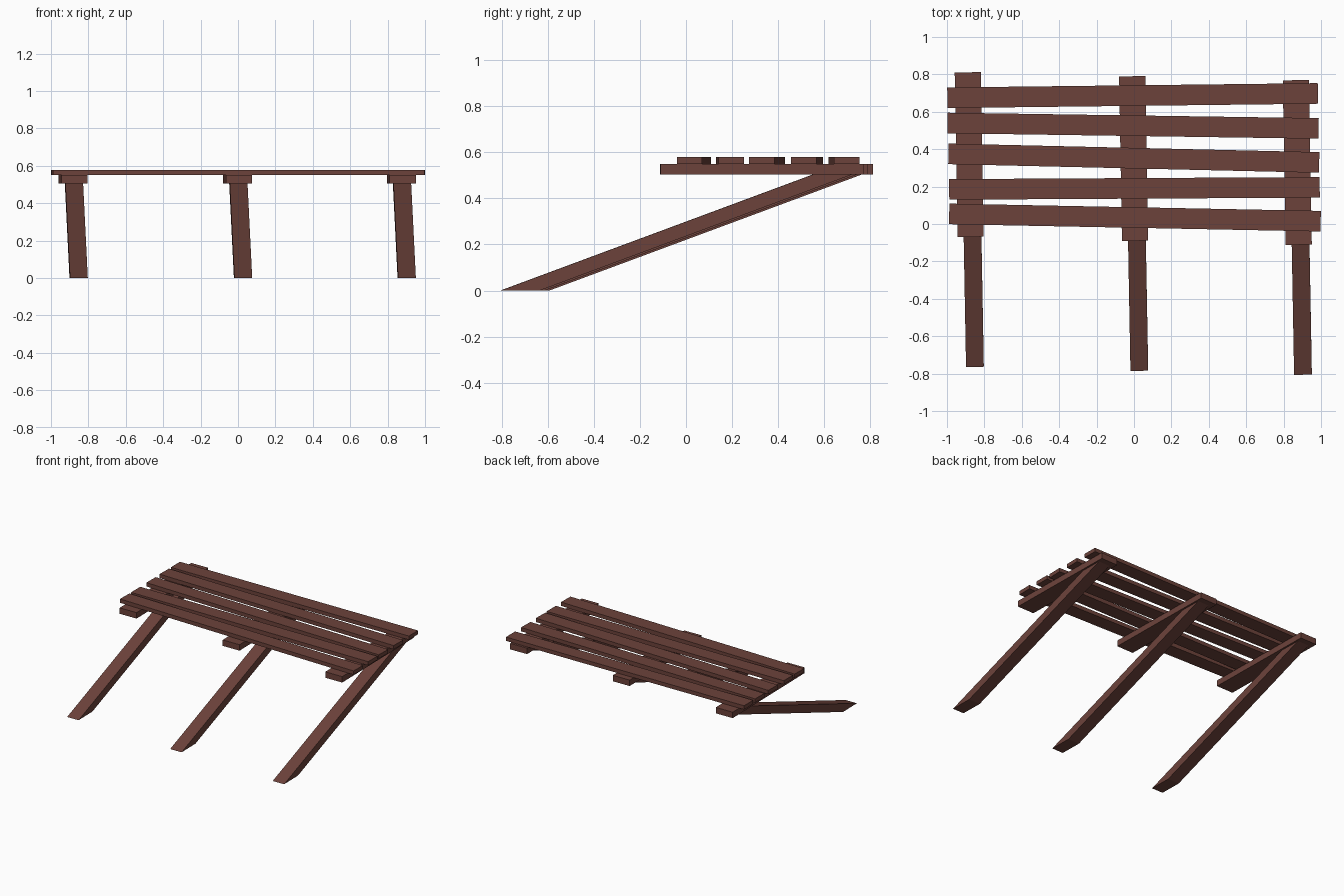
import bpy, bmesh, math
from mathutils import Matrix, Vector

if "Cube" in bpy.data.objects:
    bpy.data.objects.remove(bpy.data.objects["Cube"])

wood = bpy.data.materials.new("brown_wood")
wood.diffuse_color = (0.15, 0.055, 0.043, 1)
wood.use_nodes = True
wood.node_tree.nodes["Principled BSDF"].inputs["Base Color"].default_value = wood.diffuse_color


def block(name, size, loc, angle=0.0, lean=(0, 0)):
    """Box turned about z; its top face is slid sideways by lean."""
    bm = bmesh.new()
    bmesh.ops.create_cube(bm, size=1)
    turn = Matrix.Rotation(angle, 3, 'Z')
    for v in bm.verts:
        f = v.co.z  # -0.5 at the bottom, +0.5 at the top
        v.co = turn @ (v.co * Vector(size)) + Vector(loc)
        v.co += Vector((lean[0] * f, lean[1] * f, 0))
    me = bpy.data.meshes.new(name)
    bm.to_mesh(me)
    bm.free()
    me.materials.append(wood)
    ob = bpy.data.objects.new(name, me)
    bpy.context.collection.objects.link(ob)
    return ob


# Top planks: (left end x, left centre y, right end x, right centre y)
planks = [(-0.998, 0.675, 0.983, 0.698),
          (-0.997, 0.540, 0.987, 0.511),
          (-0.992, 0.375, 0.990, 0.329),
          (-0.988, 0.185, 0.993, 0.196),
          (-0.988, 0.054, 0.998, 0.015)]
for i, (x0, y0, x1, y1) in enumerate(planks):
    block(f"plank_{i + 1}", (math.hypot(x1 - x0, y1 - y0), 0.11, 0.029),
          ((x0 + x1) / 2, (y0 + y1) / 2, 0.5645), math.atan2(y1 - y0, x1 - x0))

# Three supports: a flat beam under the planks and a long sloping leg
for side, x, y in (("left", -0.881, 0.371), ("middle", -0.002, 0.350), ("right", 0.873, 0.329)):
    tilt = math.radians(1.0)
    block(f"{side}_beam", (0.14, 0.88, 0.045), (x, y, 0.5275), tilt)
    foot = Vector((x + 0.021, y - 1.05))
    lean = Vector((-0.025, 1.36))
    mid = foot + lean / 2
    block(f"{side}_leg", (0.095, 0.17, 0.505), (mid.x + 0.008, mid.y, 0.2525), tilt, lean)
